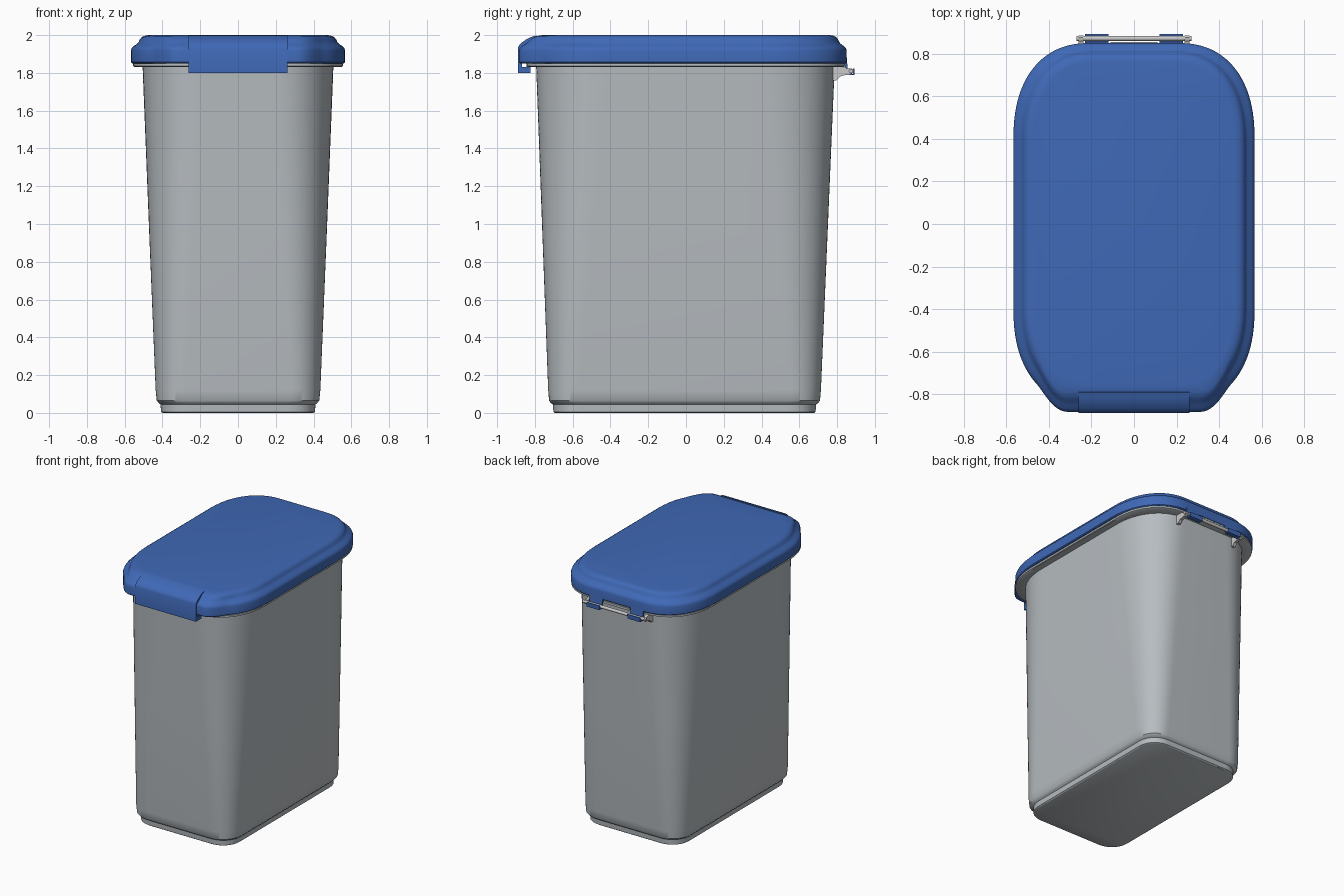
import bpy, bmesh, math


def material(name, rgb):
    m = bpy.data.materials.new(name)
    m.diffuse_color = (*rgb, 1)
    return m


BLUE = material("blue plastic", (0.05, 0.14, 0.47))
GREY = material("grey plastic", (0.47, 0.505, 0.53))
PALE = material("pale grey plastic", (0.58, 0.59, 0.58))


def finish(name, bm, mat, angle=35):
    bmesh.ops.recalc_face_normals(bm, faces=bm.faces[:])
    me = bpy.data.meshes.new(name)
    bm.to_mesh(me)
    bm.free()
    me.materials.append(mat)
    ob = bpy.data.objects.new(name, me)
    bpy.context.collection.objects.link(ob)
    bpy.ops.object.select_all(action='DESELECT')
    ob.select_set(True)
    bpy.context.view_layer.objects.active = ob
    bpy.ops.object.shade_smooth_by_angle(angle=math.radians(angle))
    return ob


def ring(hx, hy, rx, ry, z, cy=0.0, power=2.2, n=20, front=None):
    """Rounded rectangle outline; front = y of the bulge under the latch."""
    pts = []
    for sx, sy, a0 in ((1, 1, 0), (-1, 1, 90), (-1, -1, 180), (1, -1, 270)):
        for i in range(n + 1):
            a = math.radians(a0 + 90 * i / n)
            c, s = abs(math.cos(a)) ** (2 / power), abs(math.sin(a)) ** (2 / power)
            x, y = sx * (hx - rx + rx * c), cy + sy * (hy - ry + ry * s)
            if front is not None and sy < 0 and abs(x) < 0.46:
                t = min(max((abs(x) - 0.31) / 0.15, 0), 1)
                t = t * t * (3 - 2 * t)
                y = min(y, front * (1 - t) + y * t)
            pts.append((x, y, z))
    return pts


def loft(name, rings, mat):
    bm = bmesh.new()
    rows = [[bm.verts.new(p) for p in r] for r in rings]
    for a, b in zip(rows, rows[1:]):
        for i in range(len(a)):
            j = (i + 1) % len(a)
            bm.faces.new((a[i], a[j], b[j], b[i]))
    bm.faces.new(rows[0])
    bm.faces.new(rows[-1])
    return finish(name, bm, mat)


def extrude_x(name, profile, x0, x1, mat, bevel=0.0):
    """Solid with a (y, z) profile running from x0 to x1."""
    bm = bmesh.new()
    a = [bm.verts.new((x0, y, z)) for y, z in profile]
    b = [bm.verts.new((x1, y, z)) for y, z in profile]
    for i in range(len(a)):
        j = (i + 1) % len(a)
        bm.faces.new((a[i], a[j], b[j], b[i]))
    bm.faces.new(a)
    bm.faces.new(b)
    if bevel:
        bmesh.ops.bevel(bm, geom=bm.edges[:], offset=bevel, segments=2, affect='EDGES')
    return finish(name, bm, mat)


# tapered bin: foot, step, wall, rim flange, then the inner wall and floor
body = [(0.400, 0.686, 0.0), (0.408, 0.694, 0.006), (0.410, 0.697, 0.045),
        (0.420, 0.708, 0.052), (0.430, 0.717, 0.065), (0.436, 0.722, 0.12),
        (0.470, 0.755, 0.95), (0.505, 0.790, 1.83), (0.550, 0.836, 1.832),
        (0.555, 0.842, 1.836), (0.555, 0.842, 1.849), (0.490, 0.775, 1.849),
        (0.42, 0.70, 0.10), (0.39, 0.67, 0.03)]
rings = []
for hx, hy, z in body:
    t = z / 1.85
    rings.append(ring(hx, hy, 0.15 + 0.17 * t, 0.15 + 0.24 * t, z, cy=-0.005 * (1 - t) - 0.003))
loft("bin_body", rings, GREY)

# lid: skirt, shoulder and raised panel, with a bulge at the front
lid = [(0.50, 0.79, 1.851, -0.80), (0.560, 0.846, 1.851, -0.878),
       (0.567, 0.851, 1.857, -0.884), (0.567, 0.851, 1.918, -0.884),
       (0.563, 0.847, 1.930, -0.880), (0.552, 0.836, 1.942, -0.868),
       (0.535, 0.820, 1.953, -0.850), (0.526, 0.811, 1.963, -0.838),
       (0.521, 0.806, 1.975, -0.825), (0.512, 0.798, 1.987, -0.81),
       (0.497, 0.783, 1.996, -0.785), (0.475, 0.762, 2.0, None)]
loft("lid", [ring(hx, hy, 0.36 * hx / 0.567, 0.45 * hy / 0.851, z, power=2.3, n=28, front=f)
             for hx, hy, z, f in lid], BLUE)

# front latch flap hooked under the rim
extrude_x("front_latch", [
    (-0.890, 1.80), (-0.890, 1.932), (-0.884, 1.947), (-0.868, 1.962), (-0.845, 1.978),
    (-0.820, 1.990), (-0.792, 1.998), (-0.785, 1.97), (-0.84, 1.94), (-0.868, 1.90),
    (-0.868, 1.83), (-0.845, 1.83), (-0.845, 1.845), (-0.822, 1.845), (-0.822, 1.80)],
    -0.262, 0.262, BLUE)

# rear hinge: two arms on the bin, a bar between them, two lid clips
for side, s in (("left", -1), ("right", 1)):
    extrude_x("hinge_arm_" + side, [
        (0.765, 1.76), (0.797, 1.76), (0.815, 1.783), (0.84, 1.79), (0.862, 1.788),
        (0.884, 1.802), (0.888, 1.812), (0.876, 1.824), (0.858, 1.82), (0.835, 1.832),
        (0.765, 1.832)], s * 0.25 - 0.012, s * 0.25 + 0.012, PALE, 0.002)
    extrude_x("lid_clip_" + side, [
        (0.835, 1.90), (0.850, 1.895), (0.854, 1.84), (0.860, 1.797), (0.883, 1.795),
        (0.885, 1.822), (0.893, 1.822), (0.891, 1.788), (0.855, 1.788), (0.843, 1.835),
        (0.835, 1.85)], s * 0.175 - 0.055, s * 0.175 + 0.055, BLUE)
extrude_x("hinge_bar", [(0.873 + 0.012 * math.cos(k * math.pi / 6),
                         1.810 + 0.012 * math.sin(k * math.pi / 6)) for k in range(12)],
          -0.27, 0.27, PALE)
# rim stop between the clips
extrude_x("rear_rim_stop", [(0.82, 1.832), (0.856, 1.832), (0.856, 1.849), (0.82, 1.849)],
          -0.11, 0.11, GREY)
